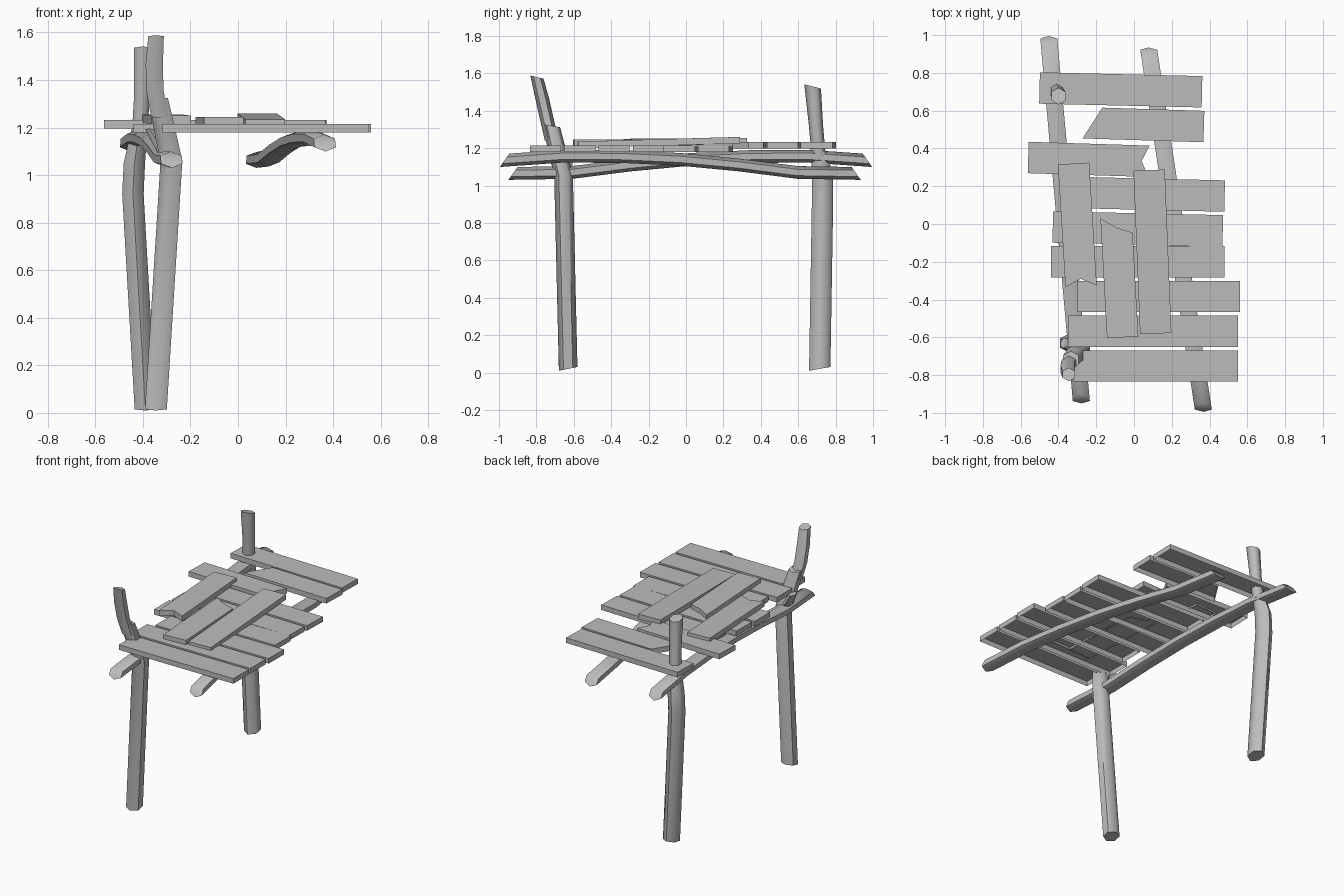
import bpy, bmesh, math
from mathutils import Vector

cube = bpy.data.objects.get("Cube")
if cube:
    bpy.data.objects.remove(cube)

wood = bpy.data.materials.new("weathered_grey")
wood.use_nodes = True
grey = (0.5, 0.5, 0.5, 1)
wood.diffuse_color = grey
wood.node_tree.nodes["Principled BSDF"].inputs["Base Color"].default_value = grey

X_AXIS, Y_AXIS, Z_AXIS = Vector((1, 0, 0)), Vector((0, 1, 0)), Vector((0, 0, 1))
SIDES = 6


def add_object(bm, name):
    mesh = bpy.data.meshes.new(name)
    bm.to_mesh(mesh)
    bm.free()
    mesh.materials.append(wood)
    obj = bpy.data.objects.new(name, mesh)
    bpy.context.collection.objects.link(obj)
    return obj


def log(name, path, width, height, up=Y_AXIS, cut=0.01, end_scale=1.0):
    """Loft a rough log along a path; cut leans both end faces like saw cuts."""
    bm = bmesh.new()
    points = [Vector(point) for point in path]
    last = len(points) - 1
    start_dir = (points[1] - points[0]).normalized()
    end_dir = (points[last - 1] - points[last]).normalized()
    rings = []
    for n, center in enumerate(points):
        lean = start_dir if n == 0 else end_dir if n == last else Vector()
        scale = end_scale if n == last else 1
        ring = []
        for k in range(SIDES):
            angle = math.tau * (k + 0.5) / SIDES
            across = X_AXIS * width * math.cos(angle)
            upward = (up * height + lean * cut) * math.sin(angle)
            ring.append(bm.verts.new(center + (across + upward) * scale))
        rings.append(ring)
    for lower, upper in zip(rings, rings[1:]):
        for k in range(SIDES):
            j = (k + 1) % SIDES
            bm.faces.new((lower[k], lower[j], upper[j], upper[k]))
    bm.faces.new(rings[0])
    bm.faces.new(rings[last])
    bmesh.ops.recalc_face_normals(bm, faces=bm.faces)
    obj = add_object(bm, name)
    bpy.ops.object.select_all(action="DESELECT")
    obj.select_set(True)
    bpy.context.view_layer.objects.active = obj
    bpy.ops.object.shade_smooth_by_angle(angle=math.radians(61))


def beam(name, low_end, high_end):
    """Sagging beam that rises from its low end towards its high end."""
    heights = (1.065, 1.07, 1.11, 1.14, 1.155, 1.157, 1.135)
    low, high = Vector(low_end), Vector(high_end)
    path = []
    for n, height in enumerate(heights):
        spot = low.lerp(high, n / (len(heights) - 1))
        path.append((spot.x, spot.y, height))
    log(name, path, width=0.052, height=0.034, up=Z_AXIS, cut=0.025)


def plank(name, start, end, slant=0.0, start_notch=0.0, end_notch=0.0):
    """Board with a hollow underside between the top centres of its two ends."""
    bm = bmesh.new()
    start, end = Vector(start), Vector(end)
    along = (end - start).normalized()
    half = Z_AXIS.cross(along).normalized() * 0.083
    outline = [start - half, end - half]
    if end_notch:
        outline.append(end - along * end_notch)
    outline += [end + half, start + half + along * slant]
    if start_notch:
        outline.append(start + along * start_notch)
    upper = [bm.verts.new(corner) for corner in outline]
    lower = [bm.verts.new(corner - Z_AXIS * 0.035) for corner in outline]
    bm.faces.new(upper)
    for k in range(len(upper)):
        j = (k + 1) % len(upper)
        bm.faces.new((lower[k], lower[j], upper[j], upper[k]))
    add_object(bm, name)


# Upright posts, each with a thinner broken top
log("front_post", [(-0.345, -0.63, 0.02), (-0.28, -0.655, 1.06),
                   (-0.3, -0.68, 1.15), (-0.335, -0.72, 1.32)],
    width=0.053, height=0.05, end_scale=0.9)
log("front_post_top", [(-0.33, -0.72, 1.25), (-0.35, -0.745, 1.36),
                       (-0.352, -0.77, 1.47), (-0.345, -0.797, 1.58)],
    width=0.042, height=0.037, end_scale=0.9)
log("front_post_splinter", [(-0.31, -0.65, 1.09), (-0.37, -0.63, 1.19)],
    width=0.03, height=0.04, end_scale=0.7)
log("back_post", [(-0.39, 0.715, 0.02), (-0.442, 0.73, 0.92),
                  (-0.436, 0.73, 1.05), (-0.415, 0.71, 1.19)],
    width=0.052, height=0.057, end_scale=0.75)
log("back_post_top", [(-0.415, 0.71, 1.15), (-0.405, 0.695, 1.32),
                      (-0.4, 0.677, 1.53)],
    width=0.038, height=0.038, end_scale=1.15)

# Two sagging beams, laid in opposite directions
beam("right_beam", low_end=(-0.28, -0.925, 0), high_end=(-0.45, 0.97, 0))
beam("left_beam", low_end=(0.08, 0.91, 0), high_end=(0.365, -0.97, 0))

# Cross planks at an even pitch from back to front, with uneven ends
plank_ends = [(-0.5, 0.36), (-0.27, 0.37), (-0.56, 0.08),
              (-0.36, 0.48), (-0.43, 0.47), (-0.44, 0.48),
              (-0.3, 0.56), (-0.35, 0.55), (-0.32, 0.55)]
broken_ends = {1: {"slant": 0.1}, 2: {"end_notch": 0.04}}
for n, (right_end, left_end) in enumerate(plank_ends):
    y = 0.72 - 0.184 * n
    top = 1.232 if n < 3 else 1.215
    skew = -0.02 if n < 5 else 0
    plank(f"cross_plank_{n + 1}", (right_end, y, top),
          (left_end, y + skew, top), **broken_ends.get(n, {}))

# Loose planks laid lengthwise on the deck
plank("loose_plank_right", (-0.32, 0.32, 1.255), (-0.28, -0.33, 1.25),
      end_notch=0.04)
plank("loose_plank_middle", (-0.095, 0.035, 1.245), (-0.06, -0.6, 1.245),
      slant=0.085, start_notch=0.055)
plank("loose_plank_left", (0.08, 0.285, 1.26), (0.115, -0.58, 1.235))
